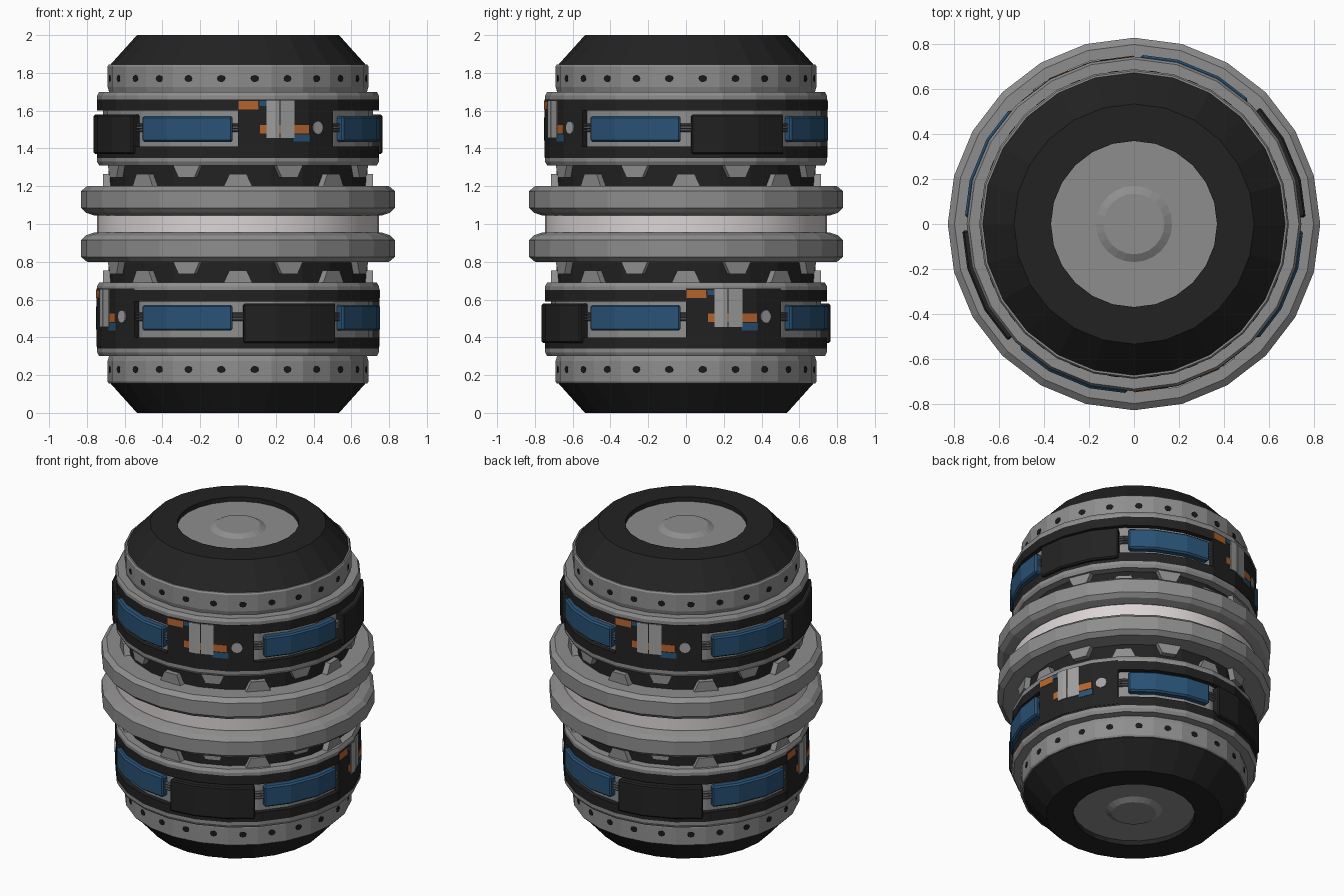
import bpy, bmesh, math

if "Cube" in bpy.data.objects:
    bpy.data.objects.remove(bpy.data.objects["Cube"])

N = 24  # facets around the drum


def material(name, rgb):
    m = bpy.data.materials.new(name)
    m.diffuse_color = (*rgb, 1)
    m.use_nodes = True
    m.node_tree.nodes["Principled BSDF"].inputs["Base Color"].default_value = m.diffuse_color
    return m


GREY = material("metal grey", (0.27, 0.27, 0.27))
LIGHT = material("light plate grey", (0.36, 0.36, 0.36))
DARK = material("near black", (0.016, 0.016, 0.016))
BLUE = material("panel blue", (0.022, 0.085, 0.18))
ORANGE = material("copper orange", (0.48, 0.13, 0.025))
WHITE = material("glow white", (0.72, 0.66, 0.66))
STEEL = material("rod steel", (0.13, 0.13, 0.13))
HOLE = material("hole black", (0.01, 0.01, 0.01))


def finish(bm, name, mat):
    bmesh.ops.remove_doubles(bm, verts=bm.verts, dist=1e-5)
    bmesh.ops.recalc_face_normals(bm, faces=bm.faces)
    me = bpy.data.meshes.new(name)
    bm.to_mesh(me)
    bm.free()
    me.materials.append(mat)
    ob = bpy.data.objects.new(name, me)
    bpy.context.collection.objects.link(ob)
    return ob


def polar(r, deg, z):
    a = math.radians(deg)  # 0 = front, positive towards +x
    return (r * math.sin(a), -r * math.cos(a), z)


def lathe(name, profile, mat, n=N, flip=False):
    """Revolve a closed profile of (radius, z); flip mirrors it about z = 1."""
    bm = bmesh.new()
    loops = []
    for i in range(n):
        loops.append([bm.verts.new(polar(r, 360 * i / n, 2 - z if flip else z)) for r, z in profile])
    k = len(profile)
    for i in range(n):
        a, b = loops[i], loops[(i + 1) % n]
        for j in range(k):
            j2 = (j + 1) % k
            r1, r2 = profile[j][0], profile[j2][0]
            if r1 == 0 and r2 == 0:
                continue
            if r1 == 0:
                bm.faces.new((a[j], a[j2], b[j2]))
            elif r2 == 0:
                bm.faces.new((a[j], a[j2], b[j]))
            else:
                bm.faces.new((a[j], a[j2], b[j2], b[j]))
    return finish(bm, name, mat)


def facet(R, deg):
    """Radius of the N-sided drum at any angle."""
    h = 180 / N
    return R * math.cos(math.radians(h)) / math.cos(math.radians(deg % (2 * h) - h))


def arc_block(name, a0, a1, z0, z1, r0, r1, mat, bevel=0):
    """Block hugging the faceted drum from angle a0 to a1."""
    step = 360 / N
    angs = [a0]
    k = math.floor(a0 / step) + 1
    while k * step < a1 - 0.01:
        angs.append(k * step)
        k += 1
    angs.append(a1)
    bm = bmesh.new()
    secs = [[bm.verts.new(polar(facet(r, a), a, z)) for r, z in
             ((r0, z0), (r1, z0), (r1, z1), (r0, z1))] for a in angs]
    for s, t in zip(secs, secs[1:]):
        for j in range(4):
            bm.faces.new((s[j], s[(j + 1) % 4], t[(j + 1) % 4], t[j]))
    bm.faces.new(secs[0])
    bm.faces.new(secs[-1])
    ob = finish(bm, name, mat)
    if bevel:
        m = ob.modifiers.new("edge", "BEVEL")
        m.width = bevel
        m.segments = 1
        m.limit_method = "ANGLE"
        m.angle_limit = math.radians(40)
    return ob


def plate(name, deg, outline, r0, r1, mat):
    """Flat plate with an (across, z) outline, facing out at one angle."""
    a = math.radians(deg)
    bm = bmesh.new()
    ends = []
    for r in (r0, r1):
        ends.append([bm.verts.new((r * math.sin(a) + u * math.cos(a),
                                   -r * math.cos(a) + u * math.sin(a), z)) for u, z in outline])
    n = len(outline)
    for j in range(n):
        bm.faces.new((ends[0][j], ends[0][(j + 1) % n], ends[1][(j + 1) % n], ends[1][j]))
    bm.faces.new(ends[0])
    bm.faces.new(ends[1])
    return finish(bm, name, mat)


def disc(z, ru, rz, n=10):
    return [(ru * math.cos(2 * math.pi * i / n), z + rz * math.sin(2 * math.pi * i / n)) for i in range(n)]


# Turned parts, mirrored top and bottom
for side, fl in (("upper", False), ("lower", True)):
    lathe(side + "_cap", [(.37, 1.9), (.37, 2), (.535, 2), (.677, 1.842), (.37, 1.842)], DARK, flip=fl)
    lathe(side + "_end_disc", [(0, 1.99), (.135, 1.99), (.17, 1.97), (.375, 1.97), (.375, 1.9), (0, 1.9)],
          GREY, flip=fl)
    lathe(side + "_collar", [(.5, 1.845), (.683, 1.845), (.69, 1.835), (.69, 1.725), (.68, 1.69), (.5, 1.69)],
          GREY, flip=fl)
    lathe(side + "_carrier", [(.5, 1.70), (.735, 1.70), (.746, 1.68), (.746, 1.66), (.715, 1.66), (.715, 1.35),
                              (.746, 1.35), (.746, 1.33), (.735, 1.31), (.5, 1.31)], GREY, flip=fl)
    for edge, z0, z1 in (("outer", 1.60, 1.66), ("inner", 1.35, 1.41)):
        lathe(f"{side}_{edge}_band", [(.70, z0), (.746, z0), (.746, z1), (.70, z1)], DARK, flip=fl)
    lathe(side + "_neck", [(.5, 1.33), (.685, 1.33), (.685, 1.18), (.5, 1.18)], DARK, flip=fl)
    lathe(side + "_ring", [(.6, 1.2), (.80, 1.2), (.83, 1.175), (.83, 1.085), (.805, 1.06), (.76, 1.045),
                           (.6, 1.045)], GREY, flip=fl)
    # Collar holes, one per facet
    for i in range(N):
        z = 0.23 if fl else 1.77
        r = .69 * math.cos(math.pi / N)
        plate(side + "_collar_hole", 7.5 + 15 * i, disc(z, .023, .019, 8), r - .005, r + .002, HOLE)

# Glowing centre strip
strip = lathe("centre_strip", [(.6, .94), (.747, .94), (.747, 1.06), (.6, 1.06)], WHITE, n=48)
bpy.context.view_layer.objects.active = strip
strip.select_set(True)
bpy.ops.object.shade_smooth_by_angle(angle=math.radians(30))

# Equipment belts: the lower one is the upper one moved down and turned a quarter
for side, dz, turn in (("upper", 0, 0), ("lower", -1, 90)):
    for k in range(3):
        z = 1.486 + .017 * k + dz
        lathe(side + "_rod", [(.70, z), (.732, z), (.737, z + .006), (.732, z + .012), (.70, z + .012)], STEEL)
    for k in range(4):
        c = -22.5 + 90 * k
        arc_block(side + "_blue_panel", c - 20.2, c + 20.2, 1.435 + dz, 1.572 + dz, .70, .758, BLUE, .01)
    for k in range(2):
        c = 112.5 + turn + 180 * k
        arc_block(side + "_cover_box", c - 20.3, c + 20.3, 1.37 + dz, 1.58 + dz, .70, .769, DARK, .008)
        s = turn + 180 * k  # start angle of the equipment bay
        arc_block(side + "_bay", s, s + 42.5, 1.352 + dz, 1.658 + dz, .70, .748, DARK)
        # Painted plates: start, end, bottom, top, radius, colour
        for nm, a0, a1, z0, z1, R, mat in (
                ("orange_tab", .3, 8.3, 1.607, 1.65, .751, ORANGE),
                ("orange_strip", 9, 30, 1.48, 1.525, .751, ORANGE),
                ("blue_tag", 23, 30.5, 1.437, 1.475, .751, BLUE),
                ("blue_edge", 8.5, 12, 1.625, 1.65, .7505, BLUE),
                ("left_plate", 11.7, 17, 1.455, 1.655, .754, LIGHT),
                ("right_plate", 17.5, 23.5, 1.455, 1.655, .754, LIGHT)):
            arc_block(f"{side}_{nm}", s + a0, s + a1, z0 + dz, z1 + dz, .746, R, mat)
        plate(side + "_round_button", s + 34.5, disc(1.51 + dz, .034, .034, 12), .735, .748, LIGHT)

    # Wedge teeth in the gap between belt and ring
    top, bot = (1.32, 1.19) if dz == 0 else (.81, .68)
    for k in range(8):
        plate(side + "_hanging_tooth", 22.5 + 45 * k,
              [(-.08, top), (.08, top), (.045, top - .075), (-.045, top - .075)], .66, .715, GREY)
        plate(side + "_rising_tooth", 45 * k,
              [(-.08, bot), (.08, bot), (.045, bot + .075), (-.045, bot + .075)], .66, .715, GREY)
